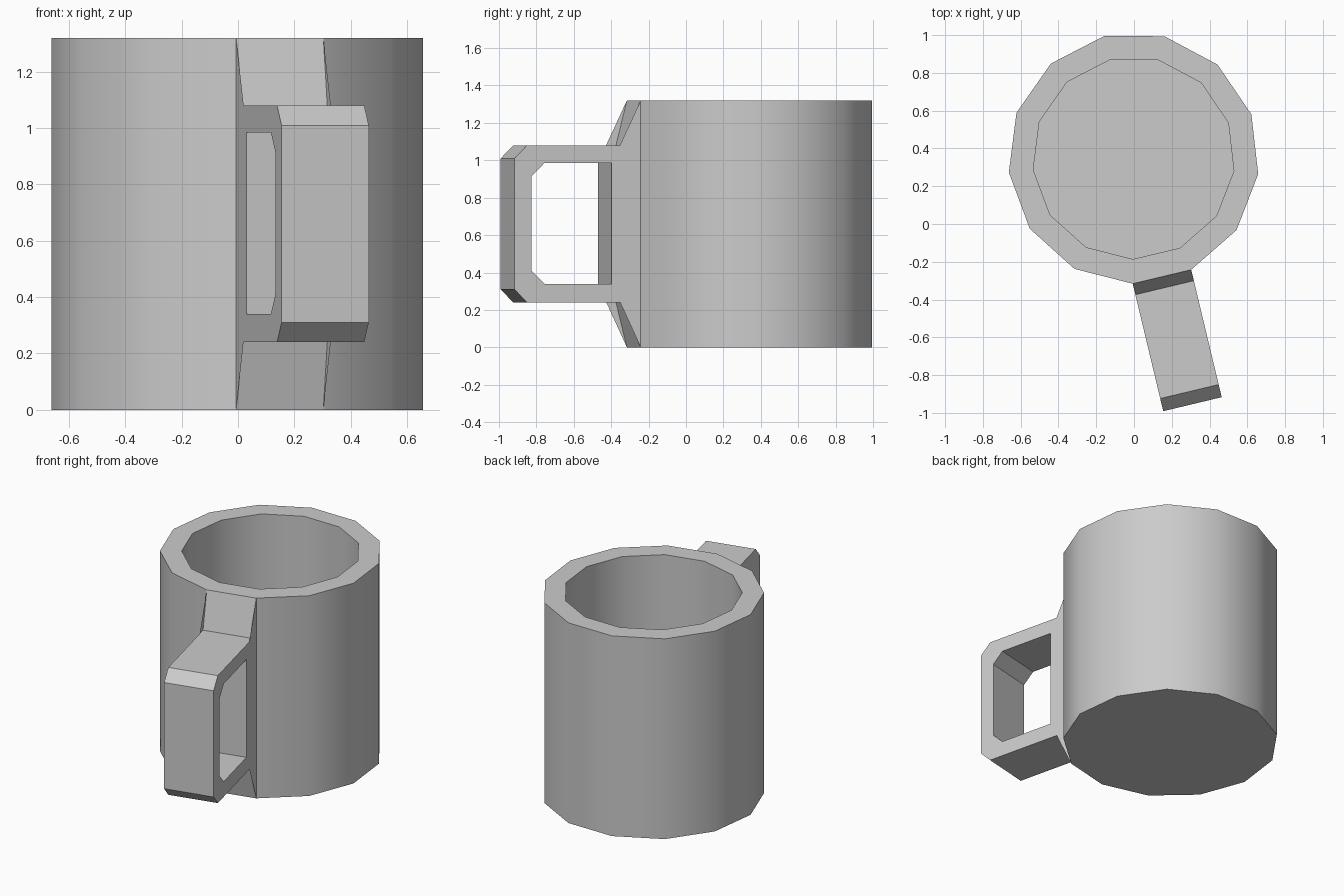
import bpy, bmesh
from math import sin, cos, pi, radians
from mathutils import Vector

if "Cube" in bpy.data.objects:
    bpy.data.objects.remove(bpy.data.objects["Cube"])

SIDES, CX, CY = 13, -0.002, 0.349
START = radians(-90.4)
R_OUT, R_IN, HEIGHT, FLOOR = 0.665, 0.535, 1.32, 0.13


def ring_point(r, i, z):
    a = START + 2 * pi * i / SIDES
    return Vector((CX + r * cos(a), CY + r * sin(a), z))


def finish(bm, name, smooth):
    bmesh.ops.recalc_face_normals(bm, faces=bm.faces)
    mesh = bpy.data.meshes.new(name)
    bm.to_mesh(mesh)
    bm.free()
    obj = bpy.data.objects.new(name, mesh)
    bpy.context.collection.objects.link(obj)
    if smooth:
        bpy.ops.object.select_all(action='DESELECT')
        bpy.context.view_layer.objects.active = obj
        obj.select_set(True)
        bpy.ops.object.shade_smooth_by_angle(angle=radians(35))
    return obj


# Cup: outer wall, rim, inner wall, inner floor and base
bm = bmesh.new()
rings = [[bm.verts.new(ring_point(r, i, z)) for i in range(SIDES)]
         for r, z in ((R_OUT, 0), (R_OUT, HEIGHT), (R_IN, HEIGHT), (R_IN, FLOOR))]
hidden = None
for k, (a, b) in enumerate(zip(rings, rings[1:])):
    for i in range(SIDES):
        j = (i + 1) % SIDES
        face = bm.faces.new((a[i], a[j], b[j], b[i]))
        if k == 0 and i == 0:
            hidden = face
bm.faces.new(rings[0][::-1])
bm.faces.new(rings[-1])
bmesh.ops.recalc_face_normals(bm, faces=bm.faces)
# the wall panel behind the handle is replaced by the handle
bmesh.ops.delete(bm, geom=[hidden], context='FACES_ONLY')
finish(bm, "cup", True)

# Handle: profile (distance from wall, height) spanning one wall panel
outer = [(0, 0), (0.06, 0.24), (0.625, 0.24), (0.694, 0.31),
         (0.694, 1.01), (0.625, 1.08), (0.06, 1.08), (0, HEIGHT)]
hole = [(0.16, 0.34), (0.53, 0.34), (0.6, 0.41),
        (0.6, 0.915), (0.53, 0.985), (0.16, 0.985)]
match = [0, 0, 1, 2, 3, 4, 5, 5]
left, right = ring_point(R_OUT, 0, 0), ring_point(R_OUT, 1, 0)
out_dir = (right - left).cross(Vector((0, 0, 1))).normalized()

bm = bmesh.new()


def place(profile, base):
    return [bm.verts.new(base + out_dir * d + Vector((0, 0, z))) for d, z in profile]


out_l, out_r = place(outer, left), place(outer, right)
in_l, in_r = place(hole, left), place(hole, right)

# side faces around the hole
for o, n in ((out_l, in_l), (out_r, in_r)):
    for i in range(8):
        j = (i + 1) % 8
        corners = [o[i], o[j], n[match[j]]]
        if match[i] != match[j]:
            corners.append(n[match[i]])
        bm.faces.new(corners)
# outer band (open against the wall) and hole lining
for i in range(7):
    bm.faces.new((out_l[i], out_l[i + 1], out_r[i + 1], out_r[i]))
for i in range(6):
    j = (i + 1) % 6
    bm.faces.new((in_l[i], in_l[j], in_r[j], in_r[i]))
finish(bm, "handle", False)
